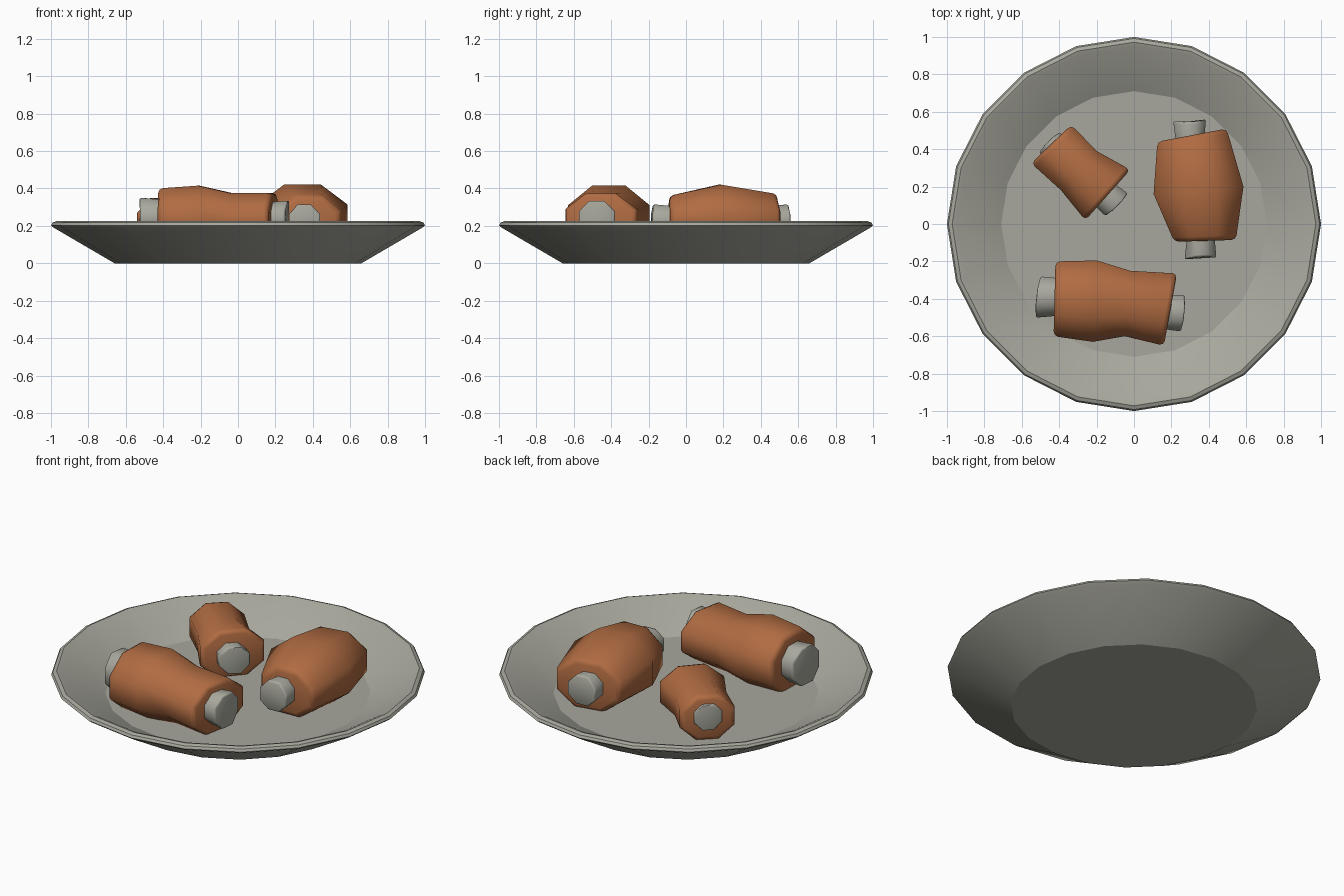
import bpy, bmesh, math
from mathutils import Vector

if "Cube" in bpy.data.objects:
    bpy.data.objects.remove(bpy.data.objects["Cube"])


def material(name, rgb):
    m = bpy.data.materials.new(name)
    m.diffuse_color = (*rgb, 1)
    m.use_nodes = True
    m.node_tree.nodes["Principled BSDF"].inputs["Base Color"].default_value = m.diffuse_color
    return m


GREY = material("stone grey", (0.39, 0.39, 0.34))
BROWN = material("roast brown", (0.44, 0.15, 0.055))


def loft(name, mat, rings, angle, bevel=0.0):
    """Skin a list of vertex rings and cap both ends."""
    bm = bmesh.new()
    vs = [[bm.verts.new(p) for p in r] for r in rings]
    n = len(vs[0])
    for a, b in zip(vs, vs[1:]):
        for i in range(n):
            j = (i + 1) % n
            bm.faces.new((a[i], a[j], b[j], b[i]))
    bm.faces.new(vs[0])
    bm.faces.new(vs[-1])
    bmesh.ops.recalc_face_normals(bm, faces=bm.faces)
    if bevel:
        # round the rims of the two ends
        edges = [e for e in bm.edges
                 if any(len(f.verts) == n and n != 4 for f in e.link_faces)]
        bmesh.ops.bevel(bm, geom=edges, offset=bevel, segments=2,
                        profile=0.5, affect='EDGES')
    me = bpy.data.meshes.new(name)
    bm.to_mesh(me)
    bm.free()
    me.materials.append(mat)
    ob = bpy.data.objects.new(name, me)
    bpy.context.collection.objects.link(ob)
    bpy.ops.object.select_all(action='DESELECT')
    ob.select_set(True)
    bpy.context.view_layer.objects.active = ob
    bpy.ops.object.shade_smooth_by_angle(angle=math.radians(angle))
    return ob


def octagon(x1, y1, x2, y2, top, bottom, knob=0.0):
    """Upright eight-sided section spanning two plan points; knob notches it."""
    a, b = Vector((x1, y1, 0)), Vector((x2, y2, 0))
    mid, half = (a + b) / 2, (b - a) / 2
    axis = Vector((half.y, -half.x, 0)).normalized()
    k = 1 / math.cos(math.pi / 8)
    ring = []
    for i in range(8):
        t = math.pi / 8 + i * math.pi / 4
        p = mid + half * k * math.cos(t) + axis * knob * math.cos(2 * t)
        p.z = (top + bottom) / 2 + (top - bottom) / 2 * k * math.sin(t)
        ring.append(p)
    return ring


# Plate: 20-sided shallow dish
profile = [(0.66, 0), (0.985, 0.19), (1.0, 0.203), (0.992, 0.217),
           (0.972, 0.225), (0.95, 0.218), (0.71, 0.09)]
loft("plate", GREY,
     [[(r * math.cos(i * math.pi / 10), r * math.sin(i * math.pi / 10), z)
       for i in range(20)] for r, z in profile], 26)

# Meat joints and the bones through them: x1, y1, x2, y2, top, bottom
joints = {
    "front": (
        [(-.43, -.60, -.42, -.20, .40, .07), (-.22, -.63, -.20, -.195, .415, .06),
         (-.05, -.60, -.02, -.25, .375, .08), (.16, -.65, .23, -.265, .375, .085)],
        [(-.53, -.50, -.505, -.28, .35, .13), (-.40, -.49, -.40, -.29, .34, .14),
         (.15, -.56, .18, -.38, .325, .15), (.255, -.575, .275, -.38, .335, .14)]),
    "right": (
        [(.215, -.095, .545, -.085, .36, .09), (.105, .16, .585, .20, .42, .06),
         (.125, .44, .495, .51, .37, .08)],
        [(.27, -.185, .44, -.175, .315, .14), (.285, -.06, .43, -.06, .305, .15),
         (.225, .43, .375, .45, .305, .15), (.21, .545, .385, .555, .315, .14)]),
    "back": (
        [(-.55, .325, -.335, .53, .35, .085), (-.39, .18, -.20, .39, .34, .08),
         (-.26, .02, -.02, .29, .36, .075)],
        [(-.51, .385, -.40, .495, .305, .155), (-.44, .32, -.34, .42, .295, .165),
         (-.22, .11, -.11, .22, .285, .145), (-.15, .04, -.03, .16, .295, .135)]),
}
for name, (meat, bone) in joints.items():
    loft(name + "_meat", BROWN, [octagon(*s) for s in meat], 60, 0.025)
    loft(name + "_bone", GREY,
         [octagon(*s, knob=(0.008, 0, 0, -0.008)[i])
          for i, s in enumerate(bone)], 50, 0.01)
